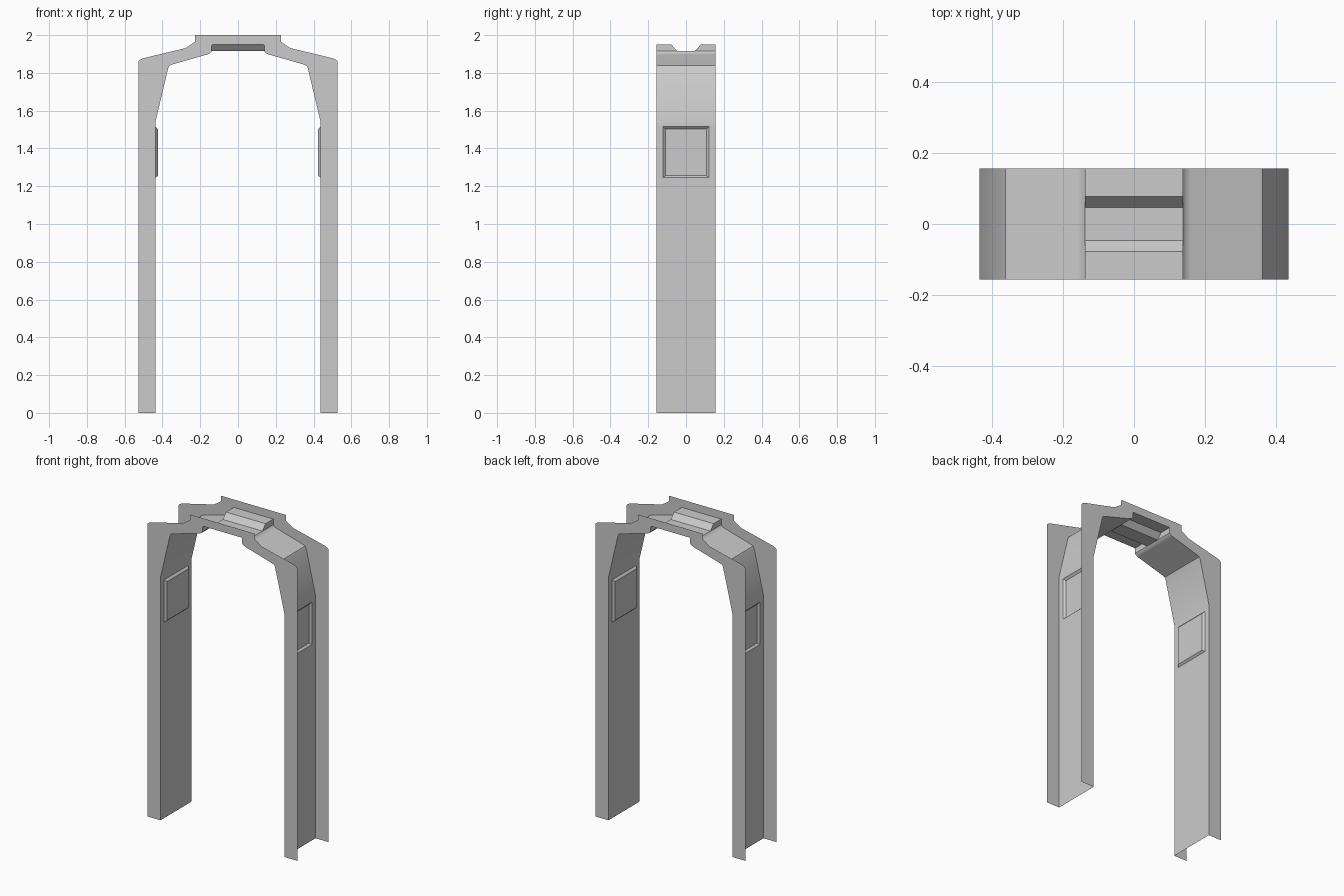
import bpy

if "Cube" in bpy.data.objects:
    bpy.data.objects.remove(bpy.data.objects["Cube"])

D = 0.156                      # half depth
# right half outlines (x, z)
OUTER = [(0.527, 0), (0.527, 1.86), (0.52, 1.869), (0.5, 1.878), (0.278, 1.931), (0.229, 1.964), (0.227, 2.0)]
INNER = [(0.436, 0), (0.436, 1.245), (0.436, 1.515), (0.436, 1.545), (0.369, 1.828), (0.363, 1.838),
         (0.35, 1.844), (0.16, 1.898), (0.146, 1.905), (0.139, 1.915)]
ROOF = [(0.139, 1.945), (0.134, 1.95)]
RIB = [(-D, 1.95), (-0.078, 1.95), (-0.047, 1.915), (0.047, 1.915), (0.078, 1.95), (D, 1.95)]


def flip(points):
    return [(-x, *rest) for x, *rest in points]


def make(name, faces, smooth=30):
    """Object from a list of faces given as point lists, with shared points."""
    index, polys = {}, []
    for f in faces:
        polys.append([index.setdefault(tuple(round(c, 5) for c in p), len(index)) for p in f])
    mesh = bpy.data.meshes.new(name)
    mesh.from_pydata(list(index), [], polys)
    obj = bpy.data.objects.new(name, mesh)
    bpy.context.collection.objects.link(obj)
    bpy.context.view_layer.objects.active = obj
    obj.select_set(True)
    bpy.ops.object.shade_smooth_by_angle(angle=smooth * 3.14159 / 180)
    obj.select_set(False)
    return obj


# front and back arch plates: single sheets, open on the outside
half = OUTER + flip(OUTER)[::-1] + flip(INNER + ROOF) + (INNER + ROOF)[::-1]
for name, y in (("front_plate", -D), ("back_plate", D)):
    loop = [(x, y, z) for x, z in half]
    make(name, [loop if y < 0 else loop[::-1]])

# inner lining of each side, with the pushed-in panel on the leg
P, Q = 0.122, 0.108
cols = [-D, -P, P, D]
lining = []
for i, ((x0, z0), (x1, z1)) in enumerate(zip(INNER, INNER[1:])):
    if i == 1:
        for a, b in ((-D, -P), (P, D)):
            lining.append([(x0, a, z0), (x0, b, z0), (x1, b, z1), (x1, a, z1)])
        rim = [(x0, -P, z0), (x0, P, z0), (x0, P, z1), (x0, -P, z1)]
        px = x0 - 0.012
        pad = [(px, -Q, 1.256), (px, Q, 1.256), (px, Q, 1.502), (px, -Q, 1.502)]
        lining.append(pad)
        for k in range(4):
            n = (k + 1) % 4
            lining.append([rim[k], rim[n], pad[n], pad[k]])
    else:
        for a, b in zip(cols, cols[1:]):
            lining.append([(x0, a, z0), (x0, b, z0), (x1, b, z1), (x1, a, z1)])
# ends of the roof channels beside the rib
xe = INNER[-1][0]
for s in (-1, 1):
    end = [(xe, s * 0.047, 1.915), (xe, s * D, 1.915), (xe, s * D, 1.95), (xe, s * 0.078, 1.95)]
    lining.append(end if s > 0 else end[::-1])
lining = [f[::-1] for f in lining]
make("right_lining", lining)
make("left_lining", [flip(f)[::-1] for f in lining])

# roof panel with a rib hanging between the plates
make("roof_rib", [[(xe, a, za), (-xe, a, za), (-xe, b, zb), (xe, b, zb)]
                  for (a, za), (b, zb) in zip(RIB, RIB[1:])])

# normals of the linings and roof face the opening
for name in ("right_lining", "left_lining", "roof_rib"):
    mesh = bpy.data.objects[name].data
    f = mesh.polygons[0]
    inward = {"right_lining": -f.normal.x, "left_lining": f.normal.x, "roof_rib": -f.normal.z}[name]
    if inward < 0:
        mesh.flip_normals()
